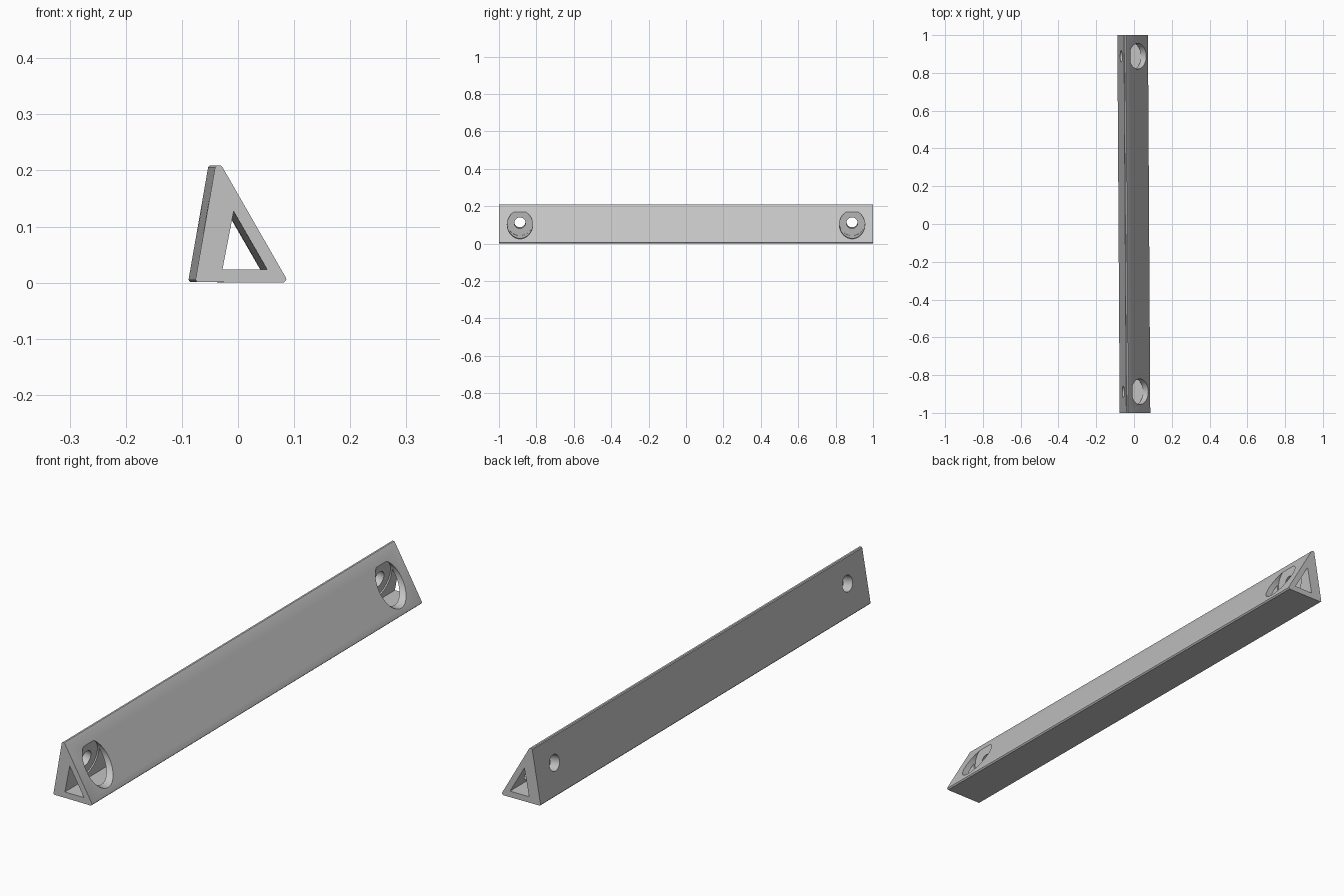
import bpy, bmesh, math
from mathutils import Vector

cube = bpy.data.objects.get("Cube")
if cube:
    bpy.data.objects.remove(cube, do_unlink=True)

grey = bpy.data.materials.new("plain grey")
grey.use_nodes = True
GREY = (0.55, 0.55, 0.55, 1)
grey.diffuse_color = GREY
grey.node_tree.nodes["Principled BSDF"].inputs["Base Color"].default_value = GREY


def new_object(name, bm):
    bmesh.ops.recalc_face_normals(bm, faces=bm.faces)
    mesh = bpy.data.meshes.new(name)
    bm.to_mesh(mesh)
    bm.free()
    mesh.materials.append(grey)
    ob = bpy.data.objects.new(name, mesh)
    bpy.context.collection.objects.link(ob)
    return ob


def prism(name, profile, half_length):
    """Extrude an (x, z) profile along y."""
    bm = bmesh.new()
    face = bm.faces.new([bm.verts.new((x, -half_length, z)) for x, z in profile])
    ext = bmesh.ops.extrude_face_region(bm, geom=[face])
    moved = [v for v in ext["geom"] if isinstance(v, bmesh.types.BMVert)]
    bmesh.ops.translate(bm, verts=moved, vec=(0, 2 * half_length, 0))
    return new_object(name, bm)


def cylinder(name, start, axis, radius, length):
    """Cylinder running from start along axis."""
    bm = bmesh.new()
    bmesh.ops.create_cone(bm, cap_ends=True, segments=48, radius1=radius,
                          radius2=radius, depth=length)
    ob = new_object(name, bm)
    ob.data.transform(axis.to_track_quat('Z', 'Y').to_matrix().to_4x4())
    ob.location = start + axis * length / 2
    return ob


def cut(target, cutter):
    cutter.hide_render = True
    mod = target.modifiers.new("cut", 'BOOLEAN')
    mod.operation = 'DIFFERENCE'
    mod.solver = 'EXACT'
    mod.object = cutter
    bpy.context.view_layer.objects.active = target
    bpy.ops.object.modifier_apply(modifier=mod.name)
    bpy.data.objects.remove(cutter, do_unlink=True)


# Triangular bar with blunted corners
bar = prism("triangular_bar", [
    (-0.079, 0.001), (-0.082, 0.005), (-0.047, 0.206), (-0.044, 0.209),
    (-0.037, 0.209), (-0.034, 0.206), (0.079, 0.009), (0.080, 0.005),
    (0.075, 0.0)], 1.0)

# Hollow running the whole length
cut(bar, prism("hollow_cutter", [
    (-0.034, 0.023), (-0.014, 0.127), (0.046, 0.023)], 1.1))

# Screw holes square to the thick wall, each with a wide counterbore
axis = Vector((math.cos(0.172), 0, -math.sin(0.172)))
for y in (-0.888, 0.888):
    floor = Vector((-0.0235, y, 0.110))
    cut(bar, cylinder("bore_cutter", floor, axis, 0.068, 0.3))
    cut(bar, cylinder("screw_cutter", floor - axis * 0.15, axis, 0.03, 0.2))

# The bar sits at a very slight angle
bar.rotation_euler.z = 0.0062
bpy.ops.object.select_all(action='DESELECT')
bar.select_set(True)
bpy.context.view_layer.objects.active = bar
bpy.ops.object.shade_smooth_by_angle(angle=math.radians(25))
